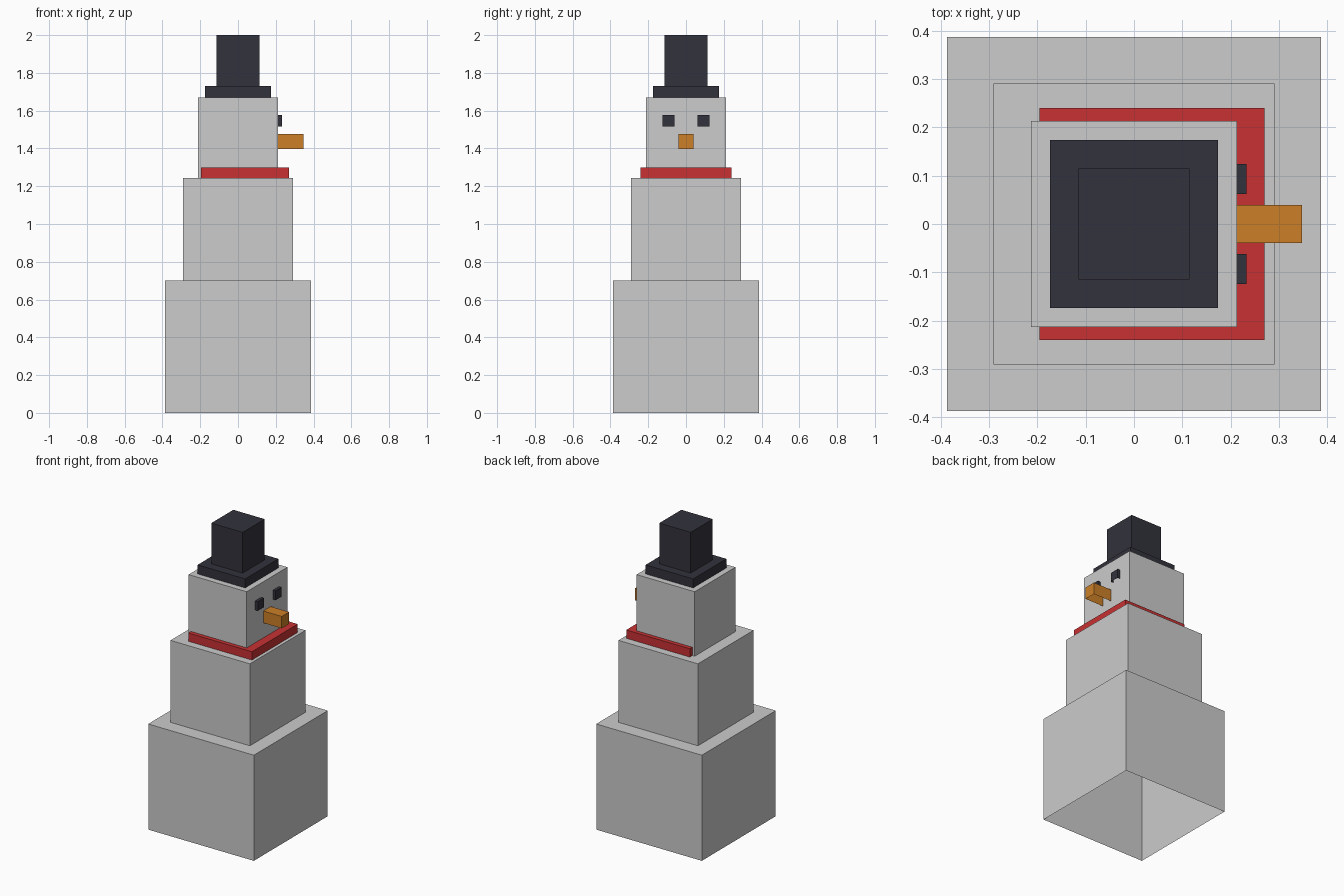
import bpy
import bmesh

if "Cube" in bpy.data.objects:
    bpy.data.objects.remove(bpy.data.objects["Cube"])


def material(name, rgb):
    m = bpy.data.materials.new(name)
    m.diffuse_color = (*rgb, 1.0)
    m.use_nodes = True
    m.node_tree.nodes["Principled BSDF"].inputs["Base Color"].default_value = m.diffuse_color
    return m


snow = material("snow_grey", (0.604, 0.604, 0.604))
black = material("soft_black", (0.032, 0.032, 0.045))
red = material("scarf_red", (0.58, 0.031, 0.033))
orange = material("carrot_orange", (0.604, 0.214, 0.021))


def box(name, x, y, z, mat, open_back=False):
    """Box from (min, max) ranges, without its underside and optionally its -x side."""
    bm = bmesh.new()
    bmesh.ops.create_cube(bm, size=1.0)
    bm.normal_update()
    hidden = [f for f in bm.faces
              if f.normal.z < -0.5 or (open_back and f.normal.x < -0.5)]
    bmesh.ops.delete(bm, geom=hidden, context='FACES')
    for v in bm.verts:
        v.co = [lo + (c + 0.5) * (hi - lo) for c, (lo, hi) in zip(v.co, (x, y, z))]
    mesh = bpy.data.meshes.new(name)
    bm.to_mesh(mesh)
    bm.free()
    mesh.materials.append(mat)
    obj = bpy.data.objects.new(name, mesh)
    bpy.context.collection.objects.link(obj)
    return obj


# Stacked square blocks: name, half width, bottom, top, material
for name, h, z0, z1, mat in (
    ("lower_body", 0.387, 0.0, 0.70, snow),
    ("middle_body", 0.291, 0.70, 1.243, snow),
    ("head", 0.213, 1.243, 1.67, snow),
    ("hat_brim", 0.174, 1.67, 1.73, black),
    ("hat_crown", 0.115, 1.73, 2.0, black),
):
    box(name, (-h, h), (-h, h), (z0, z1), mat)

# Scarf, shifted towards the face
box("scarf", (-0.196, 0.27), (-0.24, 0.24), (1.243, 1.298), red)

# Face on the +x side
box("nose", (0.213, 0.348), (-0.039, 0.039), (1.397, 1.476), orange, open_back=True)
for side, name in ((-1, "right_eye"), (1, "left_eye")):
    y = sorted((side * 0.062, side * 0.124))
    box(name, (0.213, 0.233), y, (1.515, 1.576), black, open_back=True)
